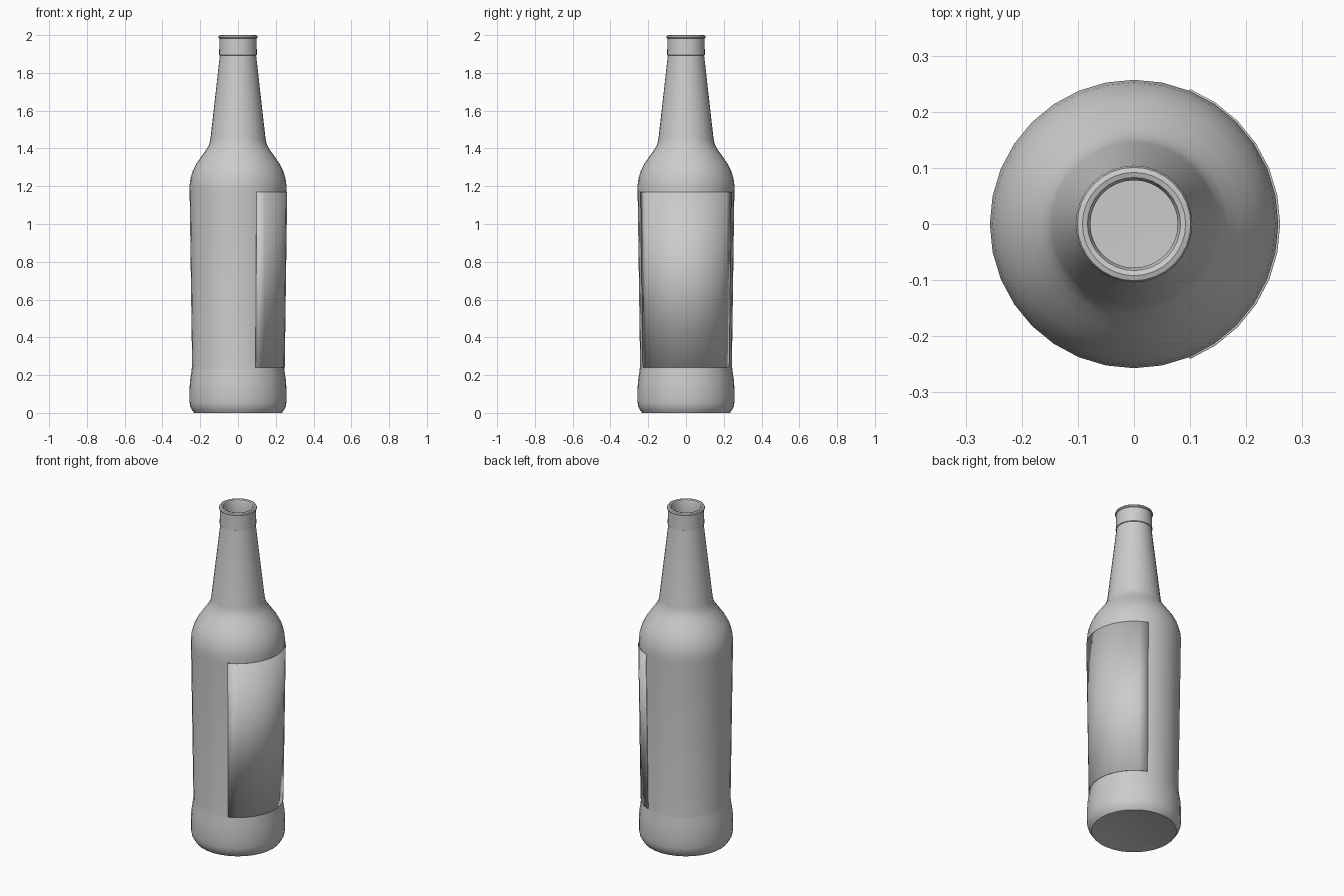
import bpy, bmesh, math

if "Cube" in bpy.data.objects:
    bpy.data.objects.remove(bpy.data.objects["Cube"])

SIDES = 32


def lathe(name, profile, first=0, count=SIDES, angle=35):
    """Revolve (radius, z) points about z; radius 0 makes a pole."""
    bm = bmesh.new()
    full = count == SIDES
    cols = count if full else count + 1
    rings = []
    for r, z in profile:
        if r == 0:
            rings.append([bm.verts.new((0, 0, z))] * cols)
        else:
            angs = [2 * math.pi * (first + i) / SIDES for i in range(cols)]
            rings.append([bm.verts.new((r * math.cos(a), r * math.sin(a), z)) for a in angs])
    for lo, hi in zip(rings, rings[1:]):
        for i in range(count):
            j = (i + 1) % cols
            quad = [lo[i], lo[j], hi[j], hi[i]]
            bm.faces.new(list(dict.fromkeys(quad)))
    mesh = bpy.data.meshes.new(name)
    bm.to_mesh(mesh)
    bm.free()
    ob = bpy.data.objects.new(name, mesh)
    bpy.context.collection.objects.link(ob)
    bpy.ops.object.select_all(action='DESELECT')
    ob.select_set(True)
    bpy.context.view_layer.objects.active = ob
    bpy.ops.object.shade_smooth_by_angle(angle=math.radians(angle))
    return ob


# Glass: base, body, shoulder, neck, lip, then the inner wall
lathe("bottle_glass", [
    (0, 0.025), (0.12, 0.018), (0.2, 0.005), (0.232, 0),
    (0.243, 0.015), (0.253, 0.035), (0.257, 0.06), (0.257, 0.12),
    (0.254, 0.17), (0.246, 0.225), (0.243, 0.25),
    (0.256, 1.16), (0.257, 1.2), (0.252, 1.24), (0.24, 1.28), (0.22, 1.32),
    (0.19, 1.363), (0.167, 1.395), (0.153, 1.42), (0.146, 1.45),
    (0.096, 1.893), (0.1, 1.895), (0.098, 1.982),
    (0.102, 1.984), (0.104, 1.99), (0.101, 1.997), (0.092, 2.0),
    (0.083, 1.997), (0.078, 1.985),
    (0.078, 1.89), (0.128, 1.44), (0.15, 1.39), (0.205, 1.31),
    (0.236, 1.2), (0.225, 0.25), (0.236, 0.12), (0.22, 0.05), (0, 0.045)])

# Paper label wrapped around the +x side
label = lathe("label", [(0.2475, 0.24), (0.2605, 1.17)], first=-6, count=12)
sol = label.modifiers.new("thickness", 'SOLIDIFY')
sol.thickness = 0.004
sol.offset = -1
